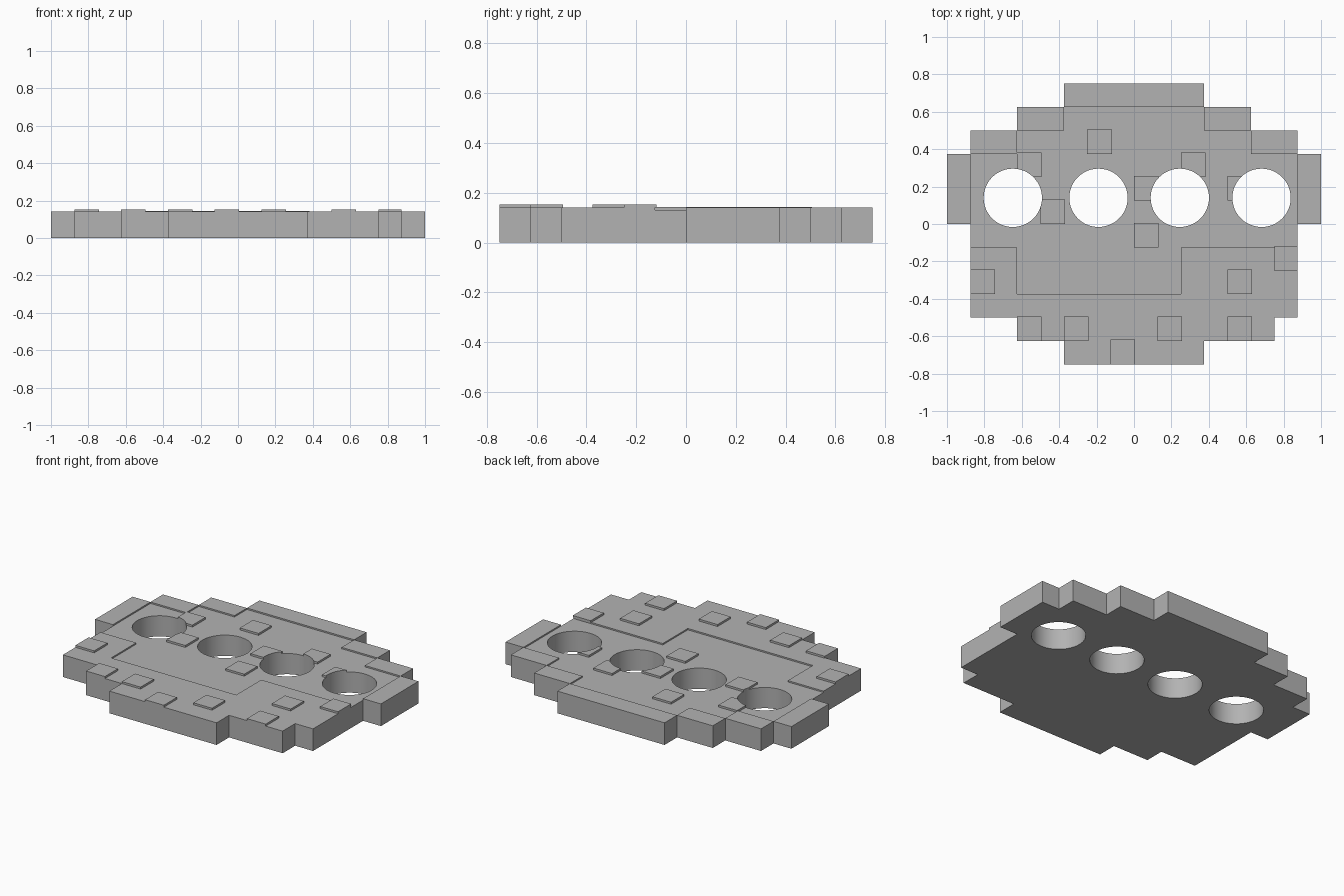
import bpy, bmesh

cube = bpy.data.objects.get("Cube")
if cube:
    bpy.data.objects.remove(cube, do_unlink=True)

U = 0.125                       # one grid cell
RIM, FLOOR, STUD = 0.14, 0.131, 0.0125

grey = bpy.data.materials.new("stone grey")
grey.use_nodes = True
colour = (0.45, 0.45, 0.45, 1)
grey.diffuse_color = colour
grey.node_tree.nodes["Principled BSDF"].inputs["Base Color"].default_value = colour


def prism(name, rows, z0, z1):
    """Extrude a stepped outline; rows run front to back as (y0, y1, left, right) in cells."""
    right = [(r[3], y) for r in rows for y in r[:2]]
    left = [(r[2], y) for r in reversed(rows) for y in (r[1], r[0])]
    pts = []
    for p in right + left:
        if p not in pts:
            pts.append(p)
    bm = bmesh.new()
    face = bm.faces.new([bm.verts.new((x * U, y * U, z0)) for x, y in pts])
    ext = bmesh.ops.extrude_face_region(bm, geom=[face])
    top = [v for v in ext["geom"] if isinstance(v, bmesh.types.BMVert)]
    bmesh.ops.translate(bm, verts=top, vec=(0, 0, z1 - z0))
    bmesh.ops.recalc_face_normals(bm, faces=bm.faces)
    mesh = bpy.data.meshes.new(name)
    bm.to_mesh(mesh)
    bm.free()
    ob = bpy.data.objects.new(name, mesh)
    bpy.context.collection.objects.link(ob)
    mesh.materials.append(grey)
    return ob


def cut(ob, cutter):
    mod = ob.modifiers.new("cut", "BOOLEAN")
    mod.operation, mod.solver, mod.object = "DIFFERENCE", "EXACT", cutter
    bpy.context.view_layer.objects.active = ob
    bpy.ops.object.modifier_apply(modifier=mod.name)


# Stepped slab
slab = prism("slab", [(-6, -5, -3, 3), (-5, -4, -5, 6), (-4, 0, -7, 7), (0, 3, -8, 8),
                      (3, 4, -7, 7), (4, 5, -5, 5), (5, 6, -3, 3)], 0, RIM)

# Shallow sunken area inside the rim
sunken = prism("sunken_cutter", [(-3, -1, -5, 2), (-1, 0, -7, 7.1), (0, 3, -7, 7),
                                 (3, 4, -5, 5), (4, 5, -3, 3)], FLOOR, 0.3)
cut(slab, sunken)
bpy.data.objects.remove(sunken, do_unlink=True)

# Square studs, by the cell of their lower corner
floor_studs = [(-2, 3), (-5, 2), (2, 2), (0, 1), (4, 1), (-4, 0), (0, -1)]
rim_studs = [(6, -2), (-7, -3), (4, -3), (-5, -5), (-3, -5), (1, -5), (4, -5), (-1, -6)]
studs = []
for cells, base in ((floor_studs, FLOOR), (rim_studs, RIM)):
    for x, y in cells:
        studs.append(prism("stud", [(y, y + 1.05, x, x + 1.05 if x < 6 else x + 1)], base, base + STUD))

# Four round through holes
for x in (-0.648, -0.19, 0.245, 0.682):
    bpy.ops.mesh.primitive_cylinder_add(vertices=48, radius=0.156, depth=1, location=(x, 0.14, 0))
    drill = bpy.context.object
    drill.data.materials.append(grey)
    for ob in [slab] + studs:
        cut(ob, drill)
    bpy.data.objects.remove(drill, do_unlink=True)

# Smooth hole walls, sharp corners
bpy.ops.object.select_all(action="DESELECT")
slab.select_set(True)
bpy.context.view_layer.objects.active = slab
bpy.ops.object.shade_smooth_by_angle(angle=0.5)
